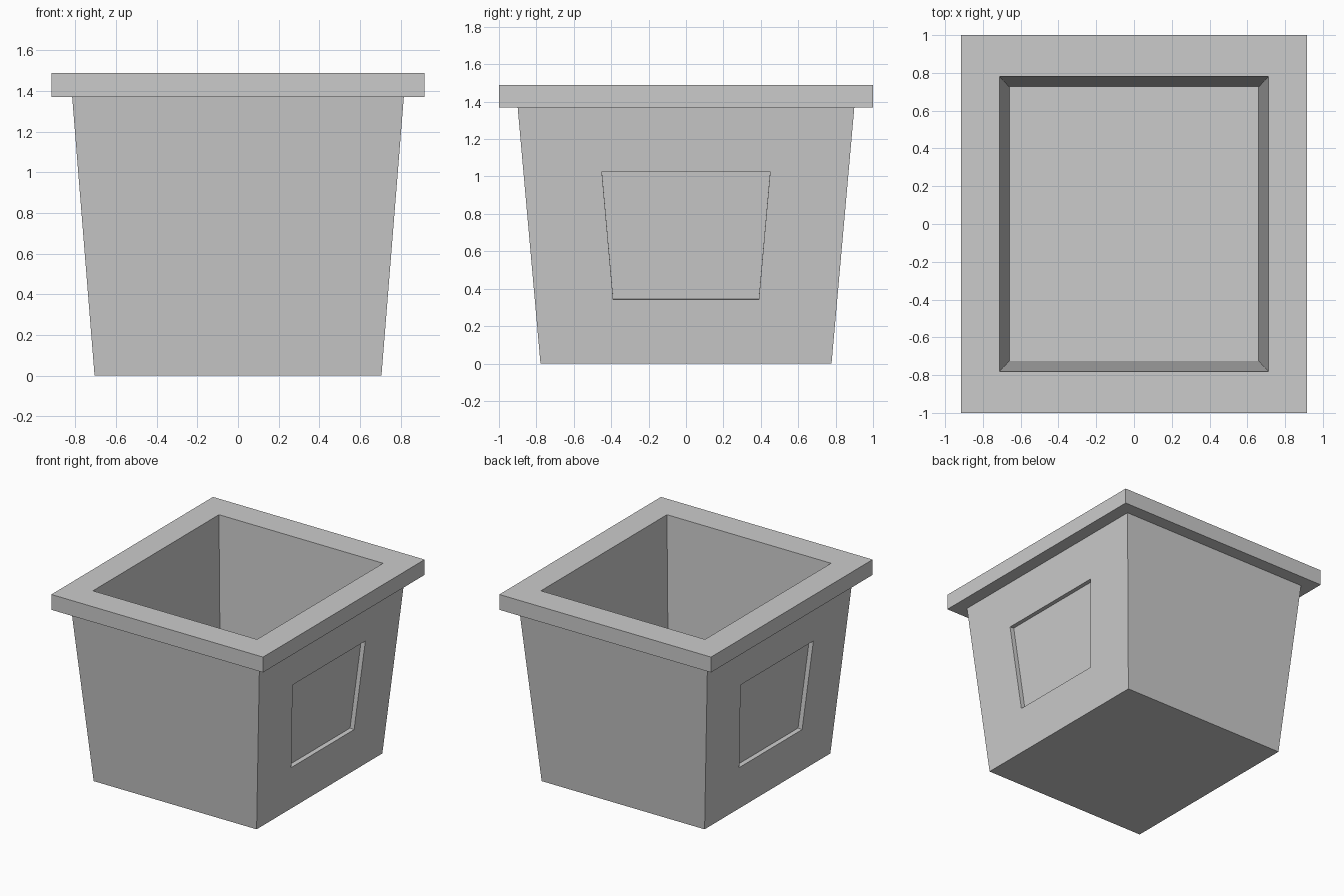
import bpy, bmesh

if "Cube" in bpy.data.objects:
    bpy.data.objects.remove(bpy.data.objects["Cube"])

# Rectangular rings (half width x, half depth y, height z): outside, rim, then inside
RINGS = [
    (0.706, 0.778, 0.0),    # foot
    (0.816, 0.900, 1.37),   # top of tapered body
    (0.917, 1.000, 1.37),   # underside of rim
    (0.917, 1.000, 1.49),   # top of rim
    (0.711, 0.780, 1.49),   # opening
    (0.660, 0.725, 0.10),   # inner floor
]

bm = bmesh.new()
loops = [[bm.verts.new((sx * x, sy * y, z))
          for sx, sy in ((-1, -1), (1, -1), (1, 1), (-1, 1))]
         for x, y, z in RINGS]

# Walls between consecutive rings, plus base and inner floor
side_panels = []
for k, (a, b) in enumerate(zip(loops, loops[1:])):
    for i in range(4):
        j = (i + 1) % 4
        f = bm.faces.new((a[i], a[j], b[j], b[i]))
        if k == 0 and i in (1, 3):
            side_panels.append(f)
bm.faces.new(loops[0][::-1])
bm.faces.new(loops[-1])
bm.normal_update()


def extrude(face):
    return bmesh.ops.extrude_discrete_faces(bm, faces=[face])["faces"][0]


# Recessed panels on the left and right sides
for face in side_panels:
    normal = face.normal.copy()
    panel = extrude(face)
    centre = panel.calc_center_median()
    for v in panel.verts:
        v.co = centre + (v.co - centre) * 0.5
    panel = extrude(panel)
    bmesh.ops.translate(bm, verts=panel.verts[:], vec=normal * -0.035)

bmesh.ops.recalc_face_normals(bm, faces=bm.faces[:])
mesh = bpy.data.meshes.new("planter")
bm.to_mesh(mesh)
bm.free()
bpy.context.collection.objects.link(bpy.data.objects.new("planter", mesh))
